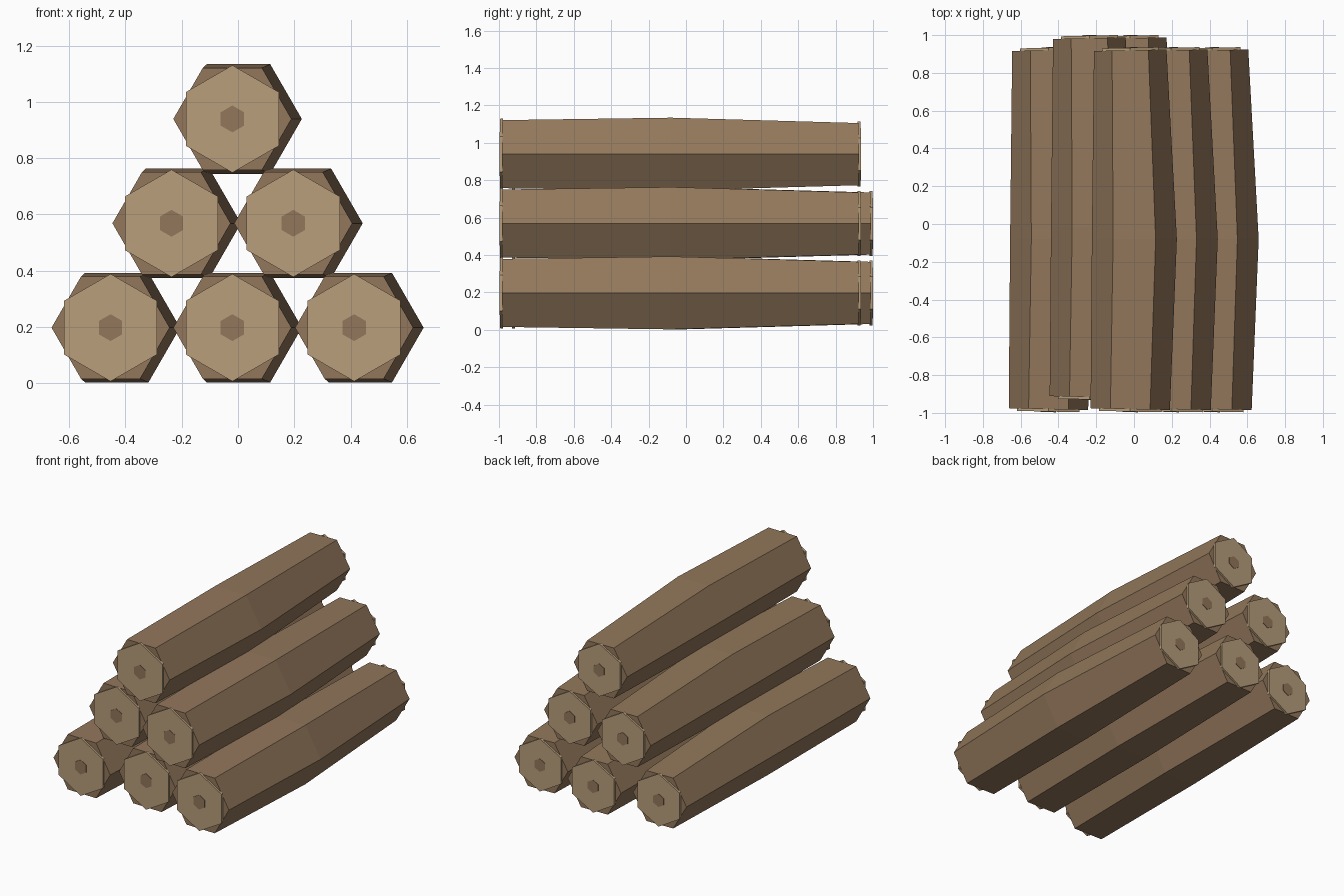
import bpy, bmesh, math

if "Cube" in bpy.data.objects:
    bpy.data.objects.remove(bpy.data.objects["Cube"], do_unlink=True)


def material(name, colour):
    m = bpy.data.materials.new(name)
    m.use_nodes = True
    m.diffuse_color = (*colour, 1)
    bsdf = m.node_tree.nodes["Principled BSDF"]
    bsdf.inputs["Base Color"].default_value = (*colour, 1)
    bsdf.inputs["Roughness"].default_value = 0.9
    return m


BARK = material("bark brown", (0.29, 0.185, 0.105))
WOOD = material("cut wood tan", (0.48, 0.345, 0.2))


def hex_loft(name, rings, origin, mat, pointed_top=False):
    """Closed six-sided loft along y; each ring is (x, y, radius, slant)."""
    bm = bmesh.new()
    turn = math.pi / 6 if pointed_top else 0
    loops = []
    for x, y, radius, slant in rings:
        loop = []
        for i in range(6):
            a = turn + i * math.pi / 3
            dx, dz = radius * math.cos(a), radius * math.sin(a)
            loop.append(bm.verts.new((x + dx, y + slant * dx, dz)))
        loops.append(loop)
    for a, b in zip(loops, loops[1:]):
        for i in range(6):
            j = (i + 1) % 6
            bm.faces.new((a[i], a[j], b[j], b[i]))
    bm.faces.new(loops[0])
    bm.faces.new(loops[-1])
    bmesh.ops.recalc_face_normals(bm, faces=bm.faces)
    mesh = bpy.data.meshes.new(name)
    bm.to_mesh(mesh)
    bm.free()
    mesh.materials.append(mat)
    obj = bpy.data.objects.new(name, mesh)
    obj.location = origin
    bpy.context.collection.objects.link(obj)
    return obj


# Ends of a log: y, log radius, cap radius, slant, outward direction
ENDS = {
    "front": (-0.98, 0.21, 0.191, -0.022, -1),
    "back": (0.92, 0.192, 0.174, 0.022, 1),
}
BEND = (0.022, -0.08, 0.225, 0)  # thick, slightly bowed middle


def log(name, x, z, shift):
    origin = (x, shift, z)
    ends = [(0, e[0], e[1], e[3]) for e in ENDS.values()]
    hex_loft(name, [ends[0], BEND, ends[1]], origin, BARK)
    for end, (y, _, cap, slant, out) in ENDS.items():
        # Thin cut-wood plate, then the small dark heart in its centre
        for part, r, start, stop, mat in (
            ("cut_face", cap, -0.002, 0.013, WOOD),
            ("heart", cap / 4, 0.01, 0.016, BARK),
        ):
            rings = [(0, y + out * d, r, slant) for d in (start, stop)]
            hex_loft(f"{name}_{end}_{part}", rings, origin, mat, True)


# Pyramid of logs: three, two and one; two of them are pushed back
SPACING, RISE = 0.433, 0.371
PUSHED = {(0, 1), (1, 0)}
for row in range(3):
    count = 3 - row
    for col in range(count):
        x = -0.02 + (col - (count - 1) / 2) * SPACING
        shift = 0.064 if (row, col) in PUSHED else 0
        log(f"log_row{row + 1}_{col + 1}", x, 0.197 + row * RISE, shift)
